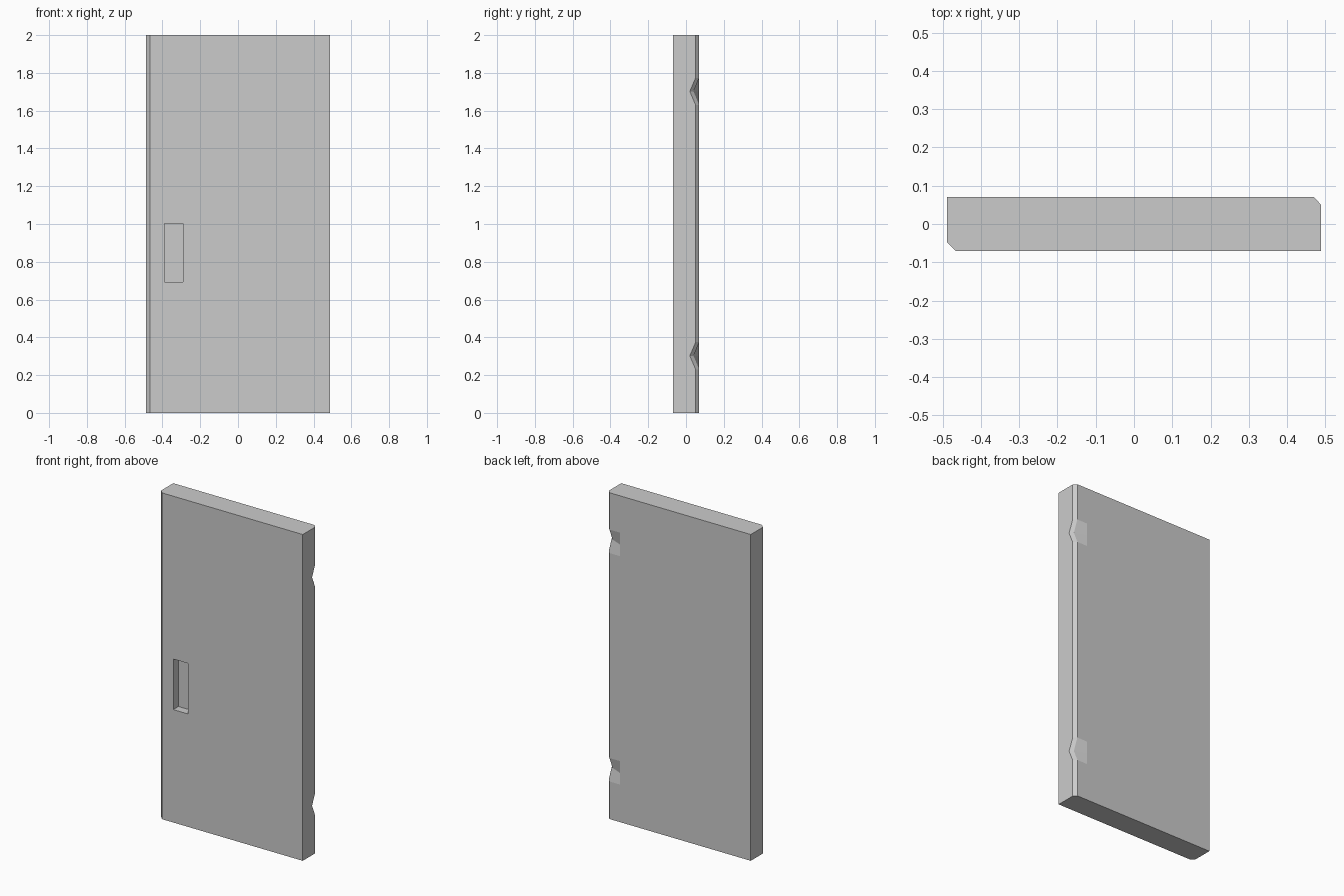
import bpy, bmesh

if "Cube" in bpy.data.objects:
    bpy.data.objects.remove(bpy.data.objects["Cube"])

W, T, H = 0.488, 0.07, 2.0      # half width, half thickness, height
HINGE_Z = (0.302, 1.702)        # centres of the hinge notches
HINGE_H = 0.072                 # half height of each notch


def make_object(name, bm):
    bmesh.ops.recalc_face_normals(bm, faces=bm.faces)
    mesh = bpy.data.meshes.new(name)
    bm.to_mesh(mesh)
    bm.free()
    obj = bpy.data.objects.new(name, mesh)
    bpy.context.collection.objects.link(obj)
    return obj


def profile(notched):
    # plan outline: chamfers at front left and back right, pinched at a hinge
    side_y, back_y = (0.02, 0.04) if notched else (T - 0.019, T)
    return [(-W + 0.022, -T), (W, -T), (W, side_y), (W - 0.018, back_y),
            (0.40, T), (-W, T), (-W, -T + 0.022)]


# Door slab: stack the outline up the height, pinching it at hinge centres
levels = [(0, False), (H, False)]
for z in HINGE_Z:
    levels += [(z - HINGE_H, False), (z, True), (z + HINGE_H, False)]
levels.sort()

bm = bmesh.new()
rings = [[bm.verts.new((x, y, z)) for x, y in profile(n)] for z, n in levels]
for a, b in zip(rings, rings[1:]):
    for i in range(len(a)):
        j = (i + 1) % len(a)
        bm.faces.new((a[i], a[j], b[j], b[i]))
bm.faces.new(rings[0][::-1])
bm.faces.new(rings[-1])
door = make_object("door_slab", bm)

# Handle recess cut into the front
bm = bmesh.new()
bmesh.ops.create_cube(bm, size=1)
bmesh.ops.scale(bm, verts=bm.verts, vec=(0.10, 0.10, 0.31))
bmesh.ops.translate(bm, verts=bm.verts, vec=(-0.34, -T, 0.847))
cutter = make_object("handle_recess_cutter", bm)
cutter.hide_render = True
cutter.display_type = 'WIRE'

mod = door.modifiers.new("handle_recess", 'BOOLEAN')
mod.operation = 'DIFFERENCE'
mod.solver = 'EXACT'
mod.object = cutter
